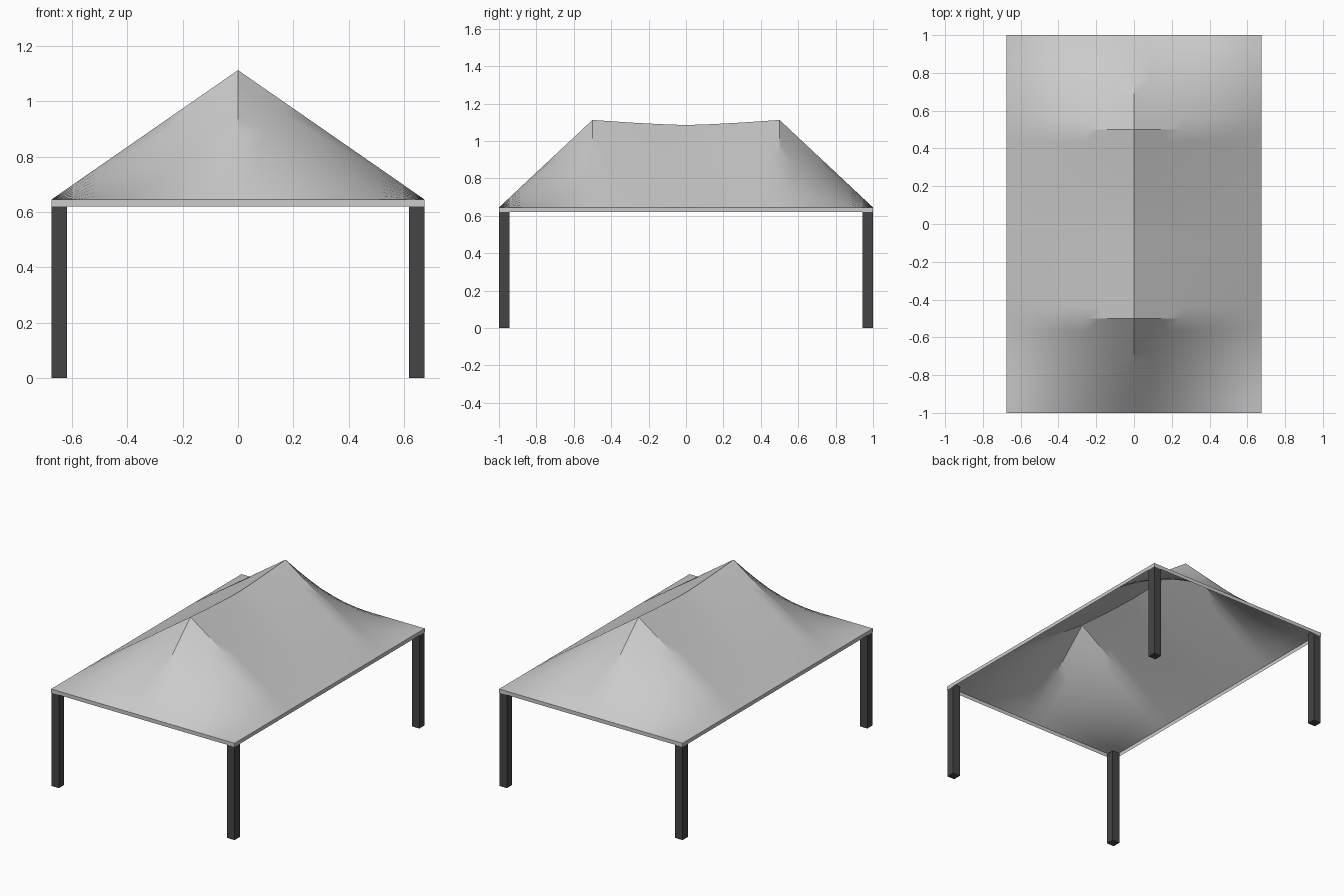
import bpy, bmesh, math

if "Cube" in bpy.data.objects:
    bpy.data.objects.remove(bpy.data.objects["Cube"])

HX, HY, PEAK_Y = 0.675, 1.0, 0.5
EAVE, RISE, SAG = 0.645, 0.468, 0.027
LEG, HEM = 0.055, 0.62


# Canopy height: two peaks, ridge sagging between them, bilinear slopes to the eaves
def height(x, y):
    u, a = abs(x) / HX, abs(y)
    if a > PEAK_Y:
        crest = RISE * (HY - a) / (HY - PEAK_Y)
    else:
        crest = RISE - SAG * (1 - (a / PEAK_Y) ** 1.4)
    return EAVE + crest * (1 - u)


# Fabric canopy with a short hem hanging at the edge
N, M = 16, 32
bm = bmesh.new()
grid = []
for j in range(M + 1):
    y = -HY + 2 * HY * j / M
    row = []
    for i in range(N + 1):
        x = -HX + 2 * HX * i / N
        row.append(bm.verts.new((x, y, height(x, y))))
    grid.append(row)
for j in range(M):
    for i in range(N):
        bm.faces.new((grid[j][i], grid[j][i + 1], grid[j + 1][i + 1], grid[j + 1][i]))
rim = [e for e in bm.edges if e.is_boundary]
hem = bmesh.ops.extrude_edge_only(bm, edges=rim)
for v in hem["geom"]:
    if isinstance(v, bmesh.types.BMVert):
        v.co.z = HEM
bmesh.ops.recalc_face_normals(bm, faces=bm.faces[:])
mesh = bpy.data.meshes.new("canopy")
bm.to_mesh(mesh)
bm.free()
canopy = bpy.data.objects.new("canopy", mesh)
bpy.context.collection.objects.link(canopy)
bpy.context.view_layer.objects.active = canopy
canopy.select_set(True)
bpy.ops.object.shade_smooth_by_angle(angle=math.radians(30))

# Four dark square legs
dark = bpy.data.materials.new("dark_metal")
dark.diffuse_color = (0.06, 0.06, 0.06, 1)
dark.use_nodes = True
dark.node_tree.nodes["Principled BSDF"].inputs["Base Color"].default_value = dark.diffuse_color
top = EAVE - 0.005
for sy, end in ((-1, "front"), (1, "back")):
    for sx, side in ((-1, "left"), (1, "right")):
        inset = LEG / 2 + 0.001
        bpy.ops.mesh.primitive_cube_add(
            size=1, location=(sx * (HX - inset), sy * (HY - inset), top / 2))
        leg = bpy.context.object
        leg.name = f"{end}_{side}_leg"
        leg.scale = (LEG, LEG, top)
        leg.data.materials.append(dark)
